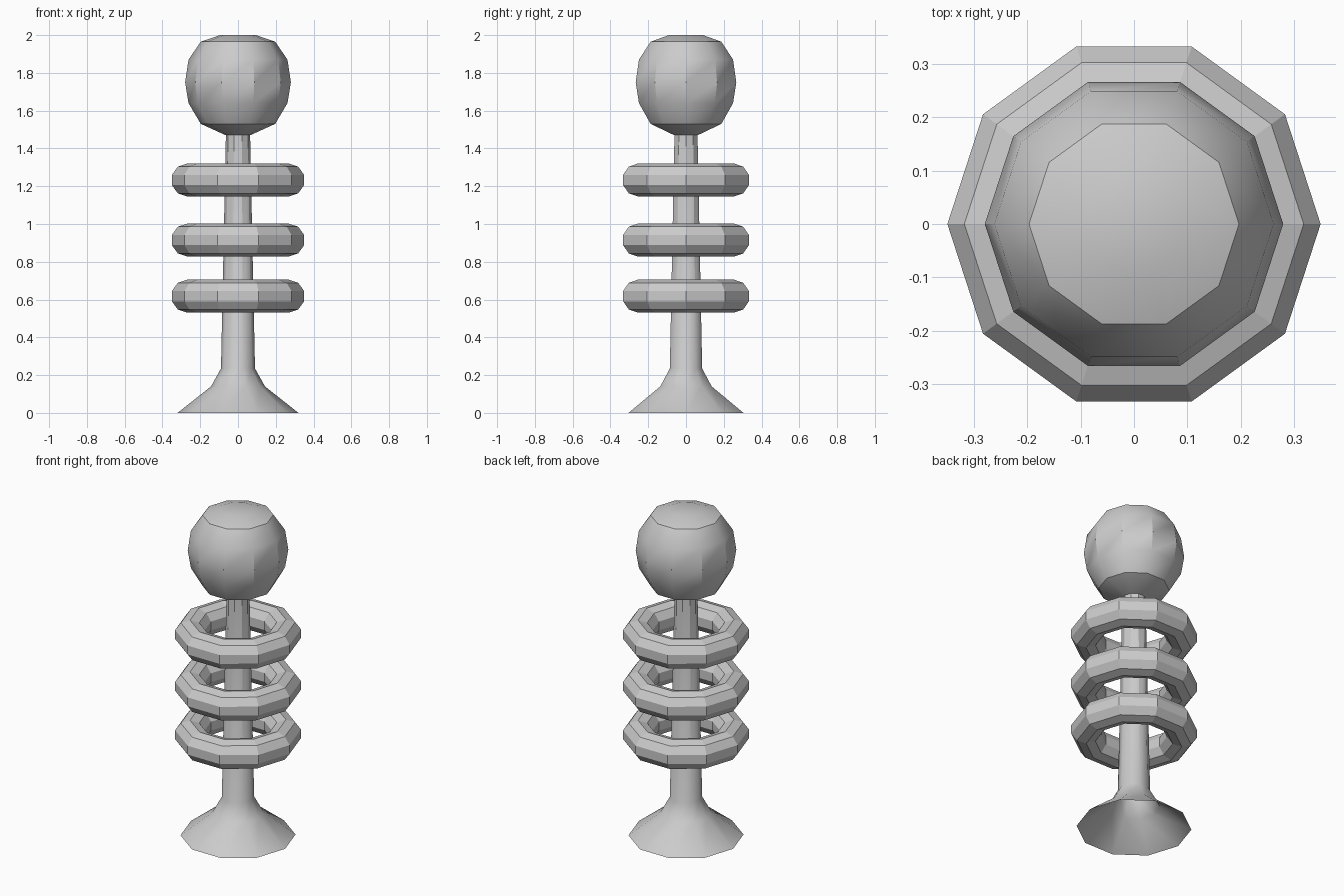
import bpy, bmesh
from math import sin, cos, pi, radians

if "Cube" in bpy.data.objects:
    bpy.data.objects.remove(bpy.data.objects["Cube"])

SIDES = 10


def lathe(name, profile, closed=False, cap_top=False, cap_bottom=False, smooth=30):
    """Spin (radius, z) points around z with a vertex on +x."""
    bm = bmesh.new()
    rings = [[bm.verts.new((r * cos(2 * pi * i / SIDES), r * sin(2 * pi * i / SIDES), z))
              for i in range(SIDES)] for r, z in profile]
    pairs = list(zip(rings, rings[1:]))
    if closed:
        pairs.append((rings[-1], rings[0]))
    for a, b in pairs:
        for i in range(SIDES):
            j = (i + 1) % SIDES
            bm.faces.new((a[i], a[j], b[j], b[i]))
    if cap_top:
        bm.faces.new(rings[-1])
    if cap_bottom:
        bm.faces.new(rings[0][::-1])
    mesh = bpy.data.meshes.new(name)
    bm.to_mesh(mesh)
    bm.free()
    ob = bpy.data.objects.new(name, mesh)
    bpy.context.collection.objects.link(ob)
    if smooth:
        bpy.ops.object.select_all(action='DESELECT')
        ob.select_set(True)
        bpy.context.view_layer.objects.active = ob
        bpy.ops.object.shade_smooth_by_angle(angle=radians(smooth))
    return ob


# Flared foot, open underneath, running into the tapered stem
lathe("foot_and_stem", [(0.32, 0), (0.143, 0.14), (0.09, 0.235), (0.064, 1.48)], smooth=35)

# Ball on top with a small flat cap
lathe("ball", [(0.065, 1.47), (0.197, 1.53), (0.262, 1.64), (0.28, 1.75),
               (0.262, 1.87), (0.197, 1.965), (0.095, 2.0)],
      cap_top=True, cap_bottom=True, smooth=35)

# Three floating rings with a ten-sided cross-section
R, r = 0.267, 0.0875
for n, zc in enumerate((0.618, 0.915, 1.233), 1):
    section = [(R + r * cos(pi / 10 + k * pi / 5), zc + r * sin(pi / 10 + k * pi / 5))
               for k in range(10)]
    lathe(f"ring_{n}", section, closed=True, smooth=0)
